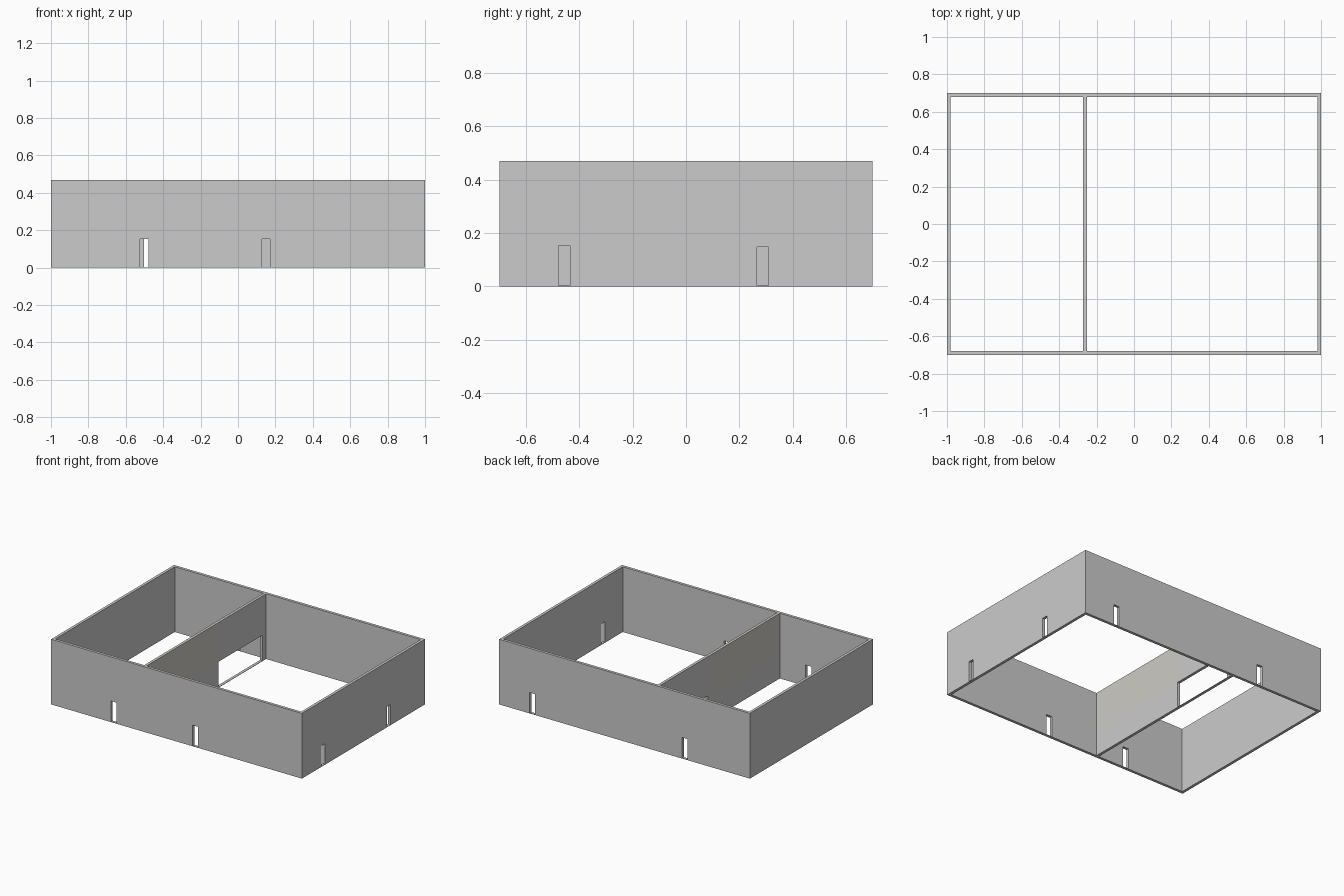
import bpy, bmesh

if "Cube" in bpy.data.objects:
    bpy.data.objects.remove(bpy.data.objects["Cube"])

H = 0.47      # wall height
T = 0.02      # wall thickness
SILL = 0.003  # thin threshold under each opening


def make_object(name, bm):
    bmesh.ops.recalc_face_normals(bm, faces=bm.faces)
    mesh = bpy.data.meshes.new(name)
    bm.to_mesh(mesh)
    bm.free()
    obj = bpy.data.objects.new(name, mesh)
    bpy.context.collection.objects.link(obj)
    return obj


def extrude_outline(bm, axis, offset, outline):
    """Extrude an outline of (along, z) points by the wall thickness."""
    def place(a, z):
        return (a, offset, z) if axis == 'x' else (offset, a, z)
    face = bm.faces.new([bm.verts.new(place(a, z)) for a, z in outline])
    result = bmesh.ops.extrude_face_region(bm, geom=[face])
    verts = [v for v in result['geom'] if isinstance(v, bmesh.types.BMVert)]
    move = (0, T, 0) if axis == 'x' else (T, 0, 0)
    bmesh.ops.translate(bm, verts=verts, vec=move)


def wall(name, axis, offset, start, end, doors=()):
    """Wall along an axis; doors are (from, to, height) notches in its foot."""
    outline = [(start, 0)]
    bm = bmesh.new()
    for a, b, h in doors:
        outline += [(a, 0), (a, h), (b, h), (b, 0)]
        extrude_outline(bm, axis, offset, [(a, 0), (b, 0), (b, SILL), (a, SILL)])
    outline += [(end, 0), (end, H), (start, H)]
    extrude_outline(bm, axis, offset, outline)
    return make_object(name, bm)


# outer walls
wall("left_wall", 'y', -1.0, -0.7, 0.7)
wall("right_wall", 'y', 1.0 - T, -0.7, 0.7,
     [(-0.478, -0.436, 0.152), (0.267, 0.309, 0.148)])
wall("front_wall", 'x', -0.7, -1 + T, 1 - T,
     [(-0.524, -0.478, 0.152), (0.128, 0.172, 0.152)])
wall("back_wall", 'x', 0.7 - T, -1 + T, 1 - T,
     [(-0.503, -0.459, 0.152), (0.713, 0.757, 0.15)])

# partition with a wide low opening
OPEN_START, OPEN_H = 0.14, 0.187
part = wall("partition_wall", 'y', -0.272, -0.7 + T, 0.7 - T,
            [(OPEN_START, 0.64, OPEN_H)])

# warm grey upper panel on the front part of the partition
for name, colour in (("plain_grey", (0.8, 0.8, 0.8, 1)),
                     ("panel_grey", (0.62, 0.6, 0.56, 1))):
    mat = bpy.data.materials.new(name)
    mat.diffuse_color = colour
    mat.use_nodes = True
    mat.node_tree.nodes["Principled BSDF"].inputs["Base Color"].default_value = mat.diffuse_color
    part.data.materials.append(mat)
part.data.materials[0] = None
bm = bmesh.new()
bm.from_mesh(part.data)
for co, no in (((0, OPEN_START, 0), (0, 1, 0)), ((0, 0, OPEN_H), (0, 0, 1))):
    bmesh.ops.bisect_plane(bm, geom=bm.verts[:] + bm.edges[:] + bm.faces[:],
                           dist=1e-5, plane_co=co, plane_no=no)
for f in bm.faces:
    c = f.calc_center_median()
    if c.y < OPEN_START - 0.001 and c.z > OPEN_H + 0.001 and abs(f.normal.x) > 0.9:
        f.material_index = 1
bm.to_mesh(part.data)
bm.free()
